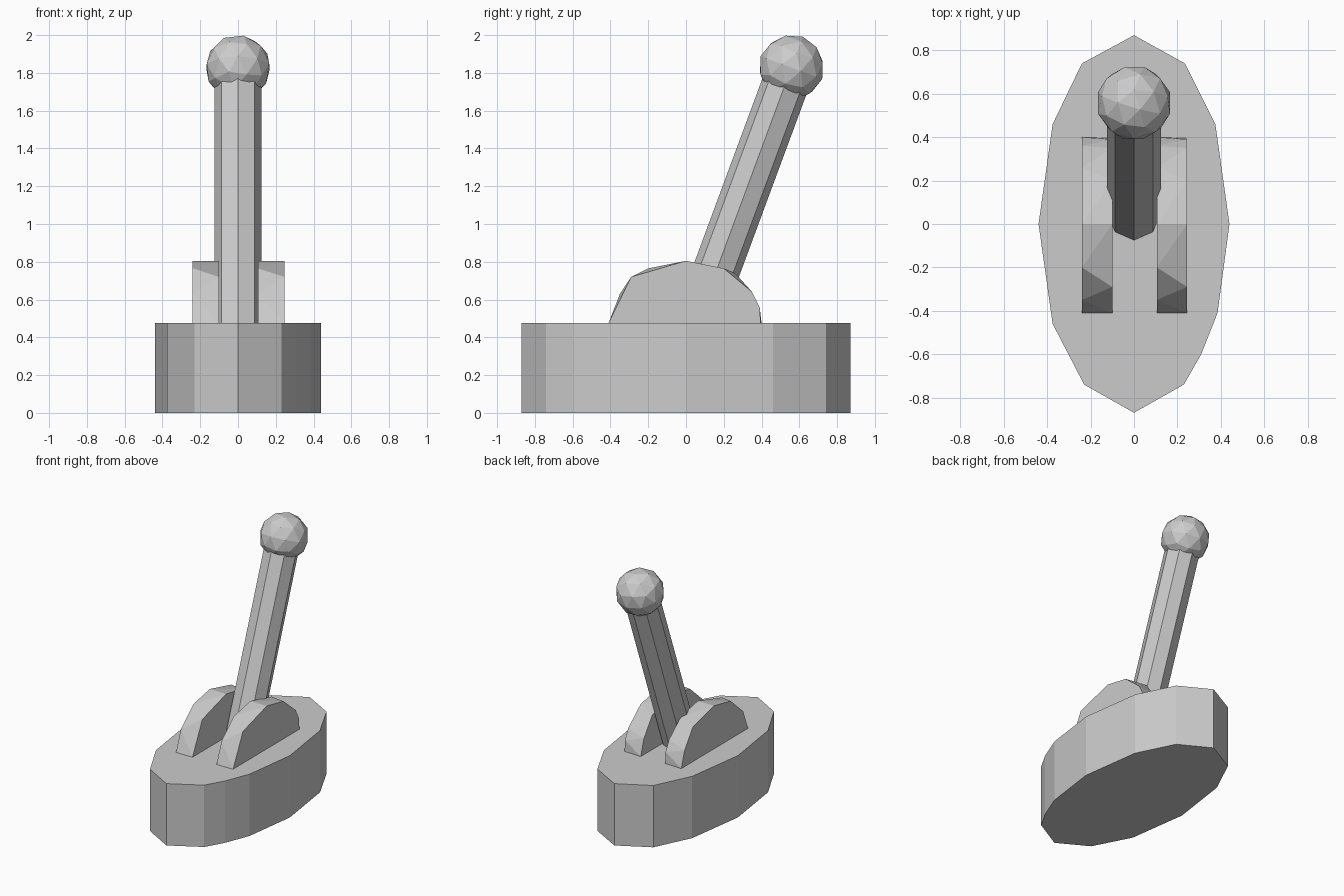
import bpy, bmesh
from math import radians
from mathutils import Matrix, Vector

cube = bpy.data.objects.get("Cube")
if cube:
    bpy.data.objects.remove(cube, do_unlink=True)

grey = bpy.data.materials.new("plain_grey")
grey.use_nodes = True
colour = (0.6, 0.6, 0.6, 1)
grey.diffuse_color = colour
grey.node_tree.nodes["Principled BSDF"].inputs["Base Color"].default_value = colour


def finish(name, bm):
    bmesh.ops.recalc_face_normals(bm, faces=bm.faces[:])
    mesh = bpy.data.meshes.new(name)
    bm.to_mesh(mesh)
    bm.free()
    mesh.materials.append(grey)
    obj = bpy.data.objects.new(name, mesh)
    bpy.context.collection.objects.link(obj)
    return obj


DECK = 0.475

# Faceted oval base, extruded from its outline
outline = [(0, 0.87), (0.235, 0.74), (0.375, 0.46), (0.44, 0), (0.385, -0.41),
           (0.31, -0.6), (0.23, -0.74), (0, -0.87), (-0.23, -0.74),
           (-0.375, -0.46), (-0.44, 0), (-0.375, 0.46), (-0.24, 0.74)]
bm = bmesh.new()
floor = bm.faces.new([bm.verts.new((x, y, 0)) for x, y in outline])
top = bmesh.ops.extrude_face_region(bm, geom=[floor], use_keep_orig=True)
bmesh.ops.translate(bm, vec=(0, 0, DECK),
                    verts=[v for v in top["geom"] if isinstance(v, bmesh.types.BMVert)])
finish("base", bm)

# Two identical cheeks, each a hull between slightly different side profiles
right_side = [(-0.41, DECK), (-0.35, 0.63), (-0.2, 0.765), (0, 0.805),
              (0.26, 0.74), (0.36, 0.6), (0.4, DECK)]
left_side = [(-0.41, DECK), (-0.29, 0.72), (0, 0.805), (0.2, 0.765),
             (0.35, 0.64), (0.39, 0.56), (0.395, DECK)]
for name, x0 in (("right_cheek", -0.24), ("left_cheek", 0.105)):
    bm = bmesh.new()
    for x, side in ((x0, right_side), (x0 + 0.14, left_side)):
        for y, z in side:
            bm.verts.new((x, y, z))
    bmesh.ops.convex_hull(bm, input=bm.verts[:])
    bmesh.ops.dissolve_limit(bm, angle_limit=radians(1),
                             verts=bm.verts[:], edges=bm.edges[:])
    finish(name, bm)

# Leaning eight-sided lever shaft
knob_centre = Vector((0, 0.558, 1.828))
lean = Matrix.Rotation(radians(-20.3), 4, "X")
length = 1.5
bm = bmesh.new()
bmesh.ops.create_cone(bm, cap_ends=True, segments=8, radius1=0.124, radius2=0.124,
                      depth=length,
                      matrix=Matrix.Translation(knob_centre) @ lean
                      @ Matrix.Translation((0, 0, -length / 2)))
finish("lever_shaft", bm)

# Faceted ball knob
bm = bmesh.new()
bmesh.ops.create_icosphere(bm, subdivisions=2, radius=0.174,
                           matrix=Matrix.Translation(knob_centre) @ lean)
finish("lever_knob", bm)
